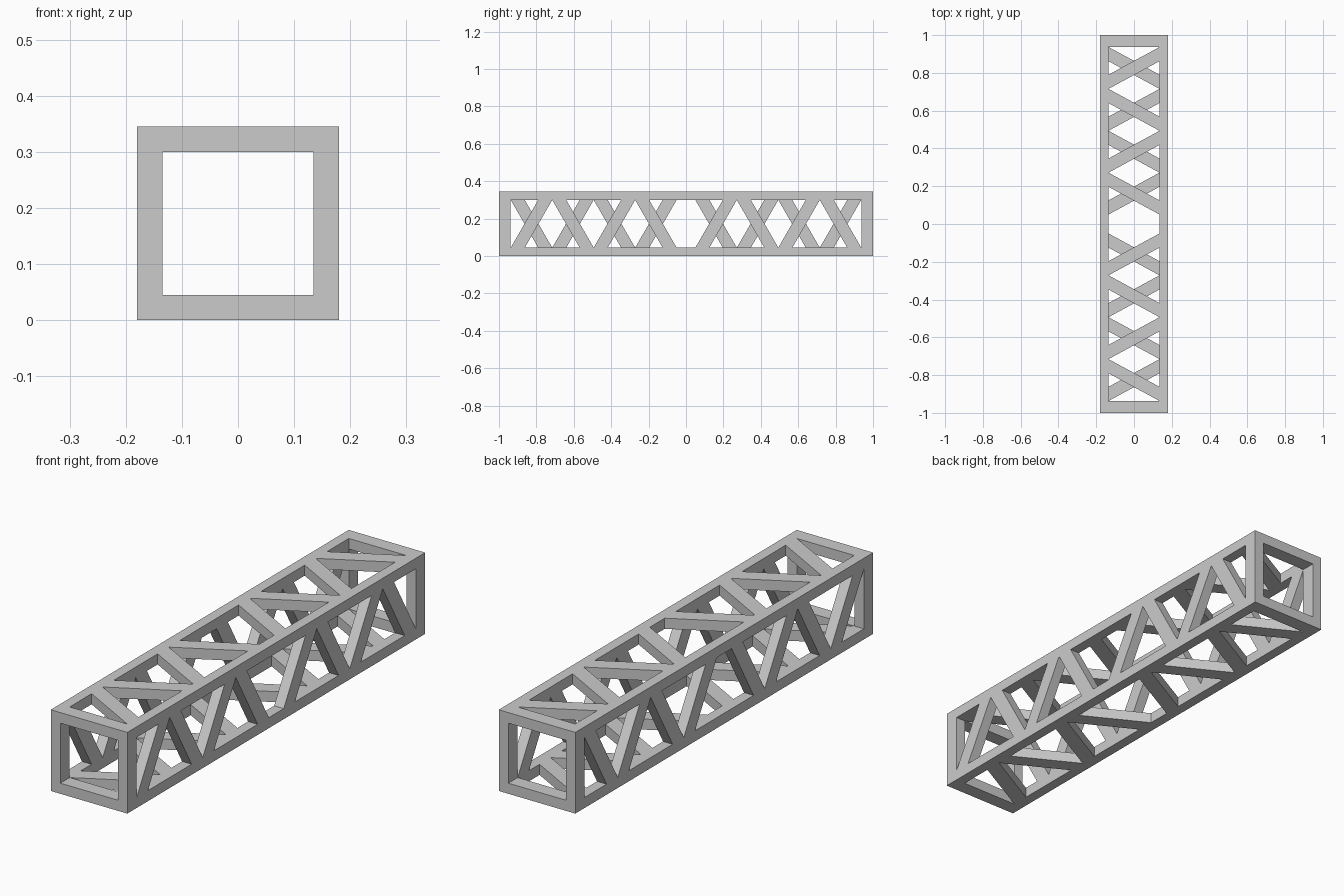
import bpy, bmesh

if "Cube" in bpy.data.objects:
    bpy.data.objects.remove(bpy.data.objects["Cube"])

X, H, L = 0.18, 0.345, 1.0      # half width, height, half length
T, E = 0.045, 0.063             # wall thickness, end frame depth
XI, Z0, Z1 = X - T, T, H - T    # inner opening
GAP, N = 0.05, 4                # half of the centre gap, braces per half
CELL = (L - E - GAP) / N
W = 0.075                       # brace width measured along y


def make(name, bm):
    bmesh.ops.recalc_face_normals(bm, faces=bm.faces)
    me = bpy.data.meshes.new(name)
    bm.to_mesh(me)
    bm.free()
    ob = bpy.data.objects.new(name, me)
    bpy.context.collection.objects.link(ob)
    return ob


def prism(bm, outline, offset):
    vs = [bm.verts.new(p) for p in outline]
    face = bm.faces.new(vs)
    ext = bmesh.ops.extrude_face_region(bm, geom=[face], use_keep_orig=True)
    new = [g for g in ext["geom"] if isinstance(g, bmesh.types.BMVert)]
    bmesh.ops.translate(bm, verts=new, vec=offset)


def box(bm, x0, x1, y0, y1, z0, z1):
    prism(bm, [(x0, y0, z0), (x1, y0, z0), (x1, y0, z1), (x0, y0, z1)],
          (0, y1 - y0, 0))


# Four long corner rails
bm = bmesh.new()
for x in (-X, XI):
    for z in (0, Z1):
        box(bm, x, x + T, -L, L, z, z + T)
make("corner_rails", bm)

# Square frame at each end
for name, y in (("front_frame", -L), ("back_frame", L - E)):
    bm = bmesh.new()
    for z in (0, Z1):
        box(bm, -XI, XI, y, y + E, z, z + T)
    for x in (-X, XI):
        box(bm, x, x + T, y, y + E, Z0, Z1)
    make(name, bm)


# Zigzag braces: point(a, y) maps across-panel coordinate to space
def braces(name, point, a0, a1, offset):
    bm = bmesh.new()
    for side in (-1, 1):
        for i in range(N):
            y0 = L - E - i * CELL
            y1 = y0 - CELL
            s, e = (a0, a1) if i % 2 == 0 else (a1, a0)
            quad = [(s, y0), (s, y0 - W), (e, y1), (e, y1 + W)]
            prism(bm, [point(a, side * y) for a, y in quad], offset)
    make(name, bm)


braces("top_braces", lambda a, y: (a, y, Z1), XI, -XI, (0, 0, T))
braces("bottom_braces", lambda a, y: (a, y, 0), -XI, XI, (0, 0, T))
braces("right_braces", lambda a, y: (XI, y, a), Z0, Z1, (T, 0, 0))
braces("left_braces", lambda a, y: (-X, y, a), Z1, Z0, (T, 0, 0))
